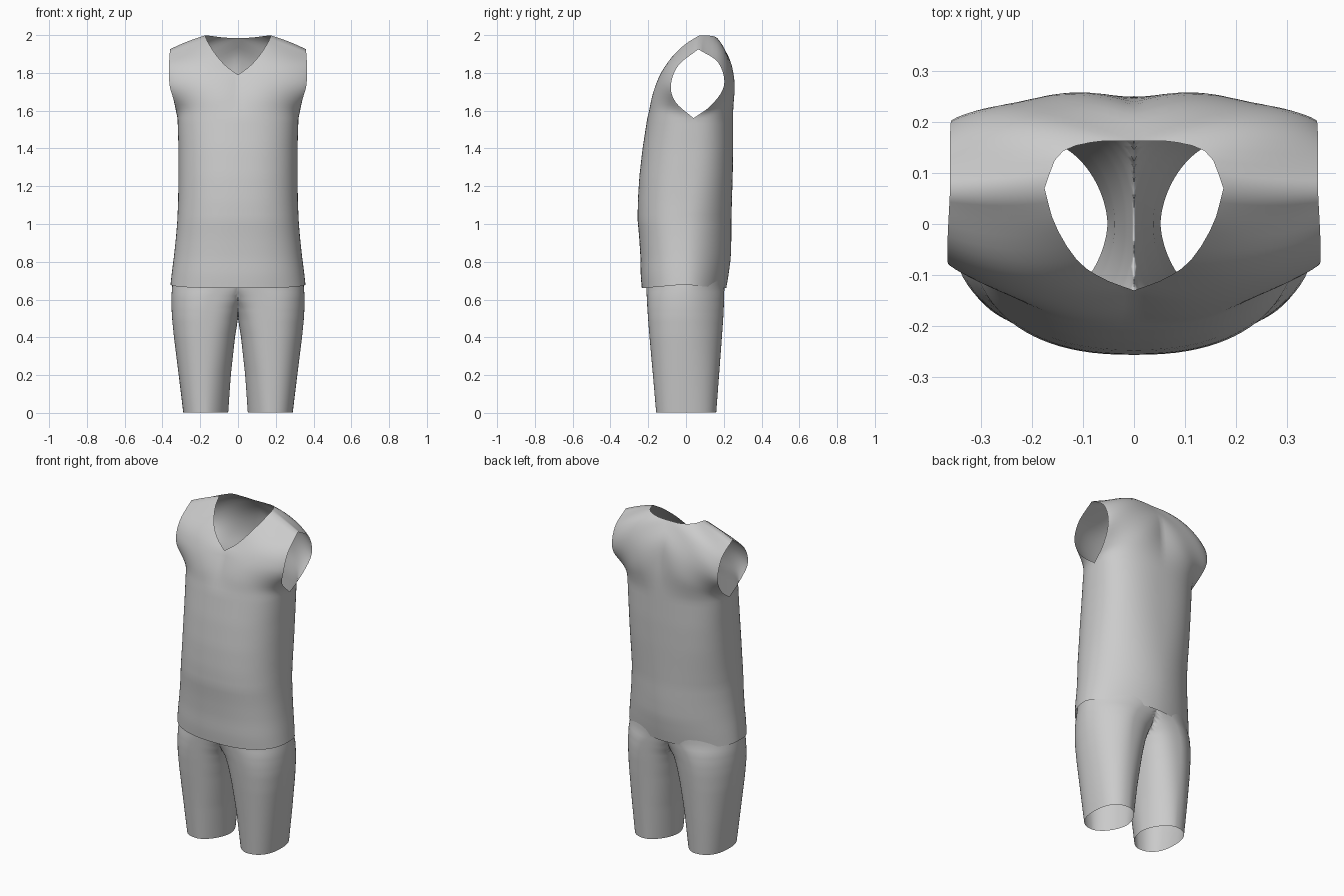
import bpy, bmesh, math
from mathutils import Vector

if "Cube" in bpy.data.objects:
    bpy.data.objects.remove(bpy.data.objects["Cube"])


def spline(pts, t):
    """Catmull-Rom through evenly spaced points, t in 0..1."""
    pts = [Vector(p) for p in pts]
    n = len(pts) - 1
    i = min(int(t * n + 1e-6), n - 1)
    f = t * n - i
    b, c = pts[i], pts[i + 1]
    a = pts[i - 1] if i > 0 else b * 2 - c
    d = pts[i + 2] if i + 2 <= n else c * 2 - b
    return 0.5 * (2 * b + (c - a) * f + (2 * a - 5 * b + 4 * c - d) * f * f
                  + (3 * b - a - 3 * c + d) * f ** 3)


def profile(table, z):
    """Interpolate rows of (z, values...) at height z."""
    for r0, r1 in zip(table, table[1:]):
        if z <= r1[0] + 1e-9:
            f = (z - r0[0]) / (r1[0] - r0[0])
            return [p + (q - p) * f for p, q in zip(r0[1:], r1[1:])]
    return list(table[-1][1:])


def spow(v, e):
    return math.copysign(abs(v) ** e, v)


def add_grid(bm, rows, closed=False):
    vs = [[bm.verts.new(p) for p in row] for row in rows]
    for r0, r1 in zip(vs, vs[1:]):
        n = len(r0)
        for i in range(n if closed else n - 1):
            j = (i + 1) % n
            bm.faces.new((r0[i], r0[j], r1[j], r1[i]))


def finish(bm, name):
    bmesh.ops.remove_doubles(bm, verts=bm.verts[:], dist=0.0005)
    bmesh.ops.recalc_face_normals(bm, faces=bm.faces[:])
    me = bpy.data.meshes.new(name)
    bm.to_mesh(me)
    bm.free()
    ob = bpy.data.objects.new(name, me)
    bpy.context.collection.objects.link(ob)
    mod = ob.modifiers.new("mirror", 'MIRROR')
    mod.use_clip = True
    mod.merge_threshold = 0.001
    for p in me.polygons:
        p.use_smooth = True
    return ob


# Shirt: height, half width, front y, back y, side seam y, back squareness
BODY = [(0.66, 0.357, -0.234, 0.213, 0.0, 1.9), (0.73, 0.350, -0.240, 0.225, 0.0, 1.9),
        (0.82, 0.339, -0.241, 0.237, 0.0, 1.9), (0.92, 0.329, -0.247, 0.240, 0.0, 1.95),
        (1.02, 0.321, -0.256, 0.240, 0.0, 2.05), (1.12, 0.317, -0.255, 0.243, 0.01, 2.15),
        (1.25, 0.315, -0.247, 0.247, 0.02, 2.3), (1.4, 0.315, -0.230, 0.25, 0.03, 2.4),
        (1.56, 0.32, -0.205, 0.25, 0.04, 2.4)]
CHEST, HEM, NU, NV = 1.56, 0.66, 24, 20


def body_point(z, u, side):
    w, yf, yb, ys, n_back = profile(BODY, z)
    a = u * math.pi / 2
    e = 2 / (2.4 if side == 'front' else n_back)
    x = w * spow(math.sin(a), e) if u else 0
    c = spow(max(math.cos(a), 0), e)
    y = ys + ((yf if side == 'front' else yb) - ys) * c
    lift = 0.02 * u * u * max(0, 1 - (z - HEM) / 0.3)
    return Vector((x, y, z + lift))


# Upper panels: split, centre line, neckline, panel middle, armhole edge
UPPER = {
    'front': (0.5, [(0, -0.205, 1.56), (0, -0.172, 1.68), (0, -0.13, 1.79)],
              [(0, -0.13, 1.79), (0.062, -0.106, 1.835), (0.112, -0.07, 1.89),
               (0.155, 0.0, 1.955), (0.175, 0.07, 1.998)],
              [(0.19, -0.163, 1.66), (0.2, -0.137, 1.77),
               (0.24, -0.072, 1.865), (0.27, 0.065, 1.965)],
              [(0.32, 0.04, 1.56), (0.337, -0.055, 1.645), (0.362, -0.08, 1.735),
               (0.365, -0.04, 1.84), (0.36, 0.065, 1.925)]),
    'back': (0.6, [(0, 0.25, 1.56), (0, 0.245, 1.72), (0, 0.225, 1.88), (0, 0.162, 1.985)],
             [(0, 0.162, 1.985), (0.075, 0.161, 1.987), (0.145, 0.138, 1.996),
              (0.175, 0.07, 1.998)],
             [(0.19, 0.245, 1.69), (0.195, 0.236, 1.83),
              (0.23, 0.183, 1.935), (0.27, 0.065, 1.965)],
             [(0.32, 0.04, 1.56), (0.335, 0.135, 1.63), (0.355, 0.202, 1.735),
              (0.36, 0.17, 1.855), (0.36, 0.065, 1.925)]),
}


def quad(a, m, b, u):
    return a * (1 - u) * (1 - 2 * u) + m * 4 * u * (1 - u) + b * u * (2 * u - 1)


bm = bmesh.new()
for side, (split, centre, neck, mid, arm) in UPPER.items():
    us = [i / NU for i in range(NU + 1)]
    rows = [[body_point(HEM + (CHEST - HEM) * k / 30, u, side) for u in us]
            for k in range(30)]
    mid0 = body_point(CHEST, 0.5, side)
    for k in range(NV + 1):
        v = k / NV
        if v <= split:
            a = spline(centre, v / split)
        else:
            a = spline(neck, (v - split) / (1 - split))
        m, b = spline([mid0] + mid, v), spline(arm, v)
        row = []
        for u in us:
            base = quad(Vector(centre[0]), mid0, Vector(arm[0]), u)
            p = quad(a, m, b, u) + (body_point(CHEST, u, side) - base) * (1 - v) ** 2
            p.x = max(p.x, 0)
            row.append(p)
        rows.append(row)
    add_grid(bm, rows)
finish(bm, "sleeveless_shirt")

# Shorts: height, inner x, outer x, front y, back y, roundness of the
# inner side, outer front and outer back (inner x < 0 joins the legs)
LEG = [(0.003, 0.052, 0.290, -0.158, 0.160, 1.15, 0.84, 0.84),
       (0.2, 0.038, 0.314, -0.175, 0.175, 1.0, 0.86, 0.92),
       (0.4, 0.016, 0.339, -0.193, 0.190, 0.85, 0.88, 1.02),
       (0.5, 0.0, 0.349, -0.201, 0.197, 0.77, 0.9, 1.08),
       (0.56, -0.02, 0.352, -0.205, 0.2, 0.75, 0.92, 1.1),
       (0.62, -0.07, 0.352, -0.208, 0.202, 0.75, 0.92, 1.1),
       (0.67, -0.16, 0.349, -0.211, 0.203, 0.8, 0.92, 1.1),
       (0.8, -0.328, 0.328, -0.228, 0.222, 0.88, 0.88, 1.06),
       (0.98, -0.312, 0.312, -0.24, 0.228, 0.86, 0.86, 1.0)]
bm = bmesh.new()
rows = []
for k in range(50):
    z = 0.003 + 0.977 * k / 49
    xi, xo, yf, yb, e_in, e_front, e_back = profile(LEG, z)
    cx, rx, cy, ry = (xi + xo) / 2, (xo - xi) / 2, (yf + yb) / 2, (yb - yf) / 2
    row = []
    for i in range(80):
        a = 2 * math.pi * i / 80
        c, s = math.cos(a), math.sin(a)
        e = e_in if c < 0 else e_front if s < 0 else e_back
        row.append((max(cx + rx * spow(c, e), 0), cy + ry * spow(s, e), z))
    rows.append(row)
add_grid(bm, rows, closed=True)
# open the inside between the legs above the crotch
inside = [f for f in bm.faces if all(v.co.x < 1e-5 for v in f.verts)]
bmesh.ops.delete(bm, geom=inside, context='FACES')
finish(bm, "shorts")
